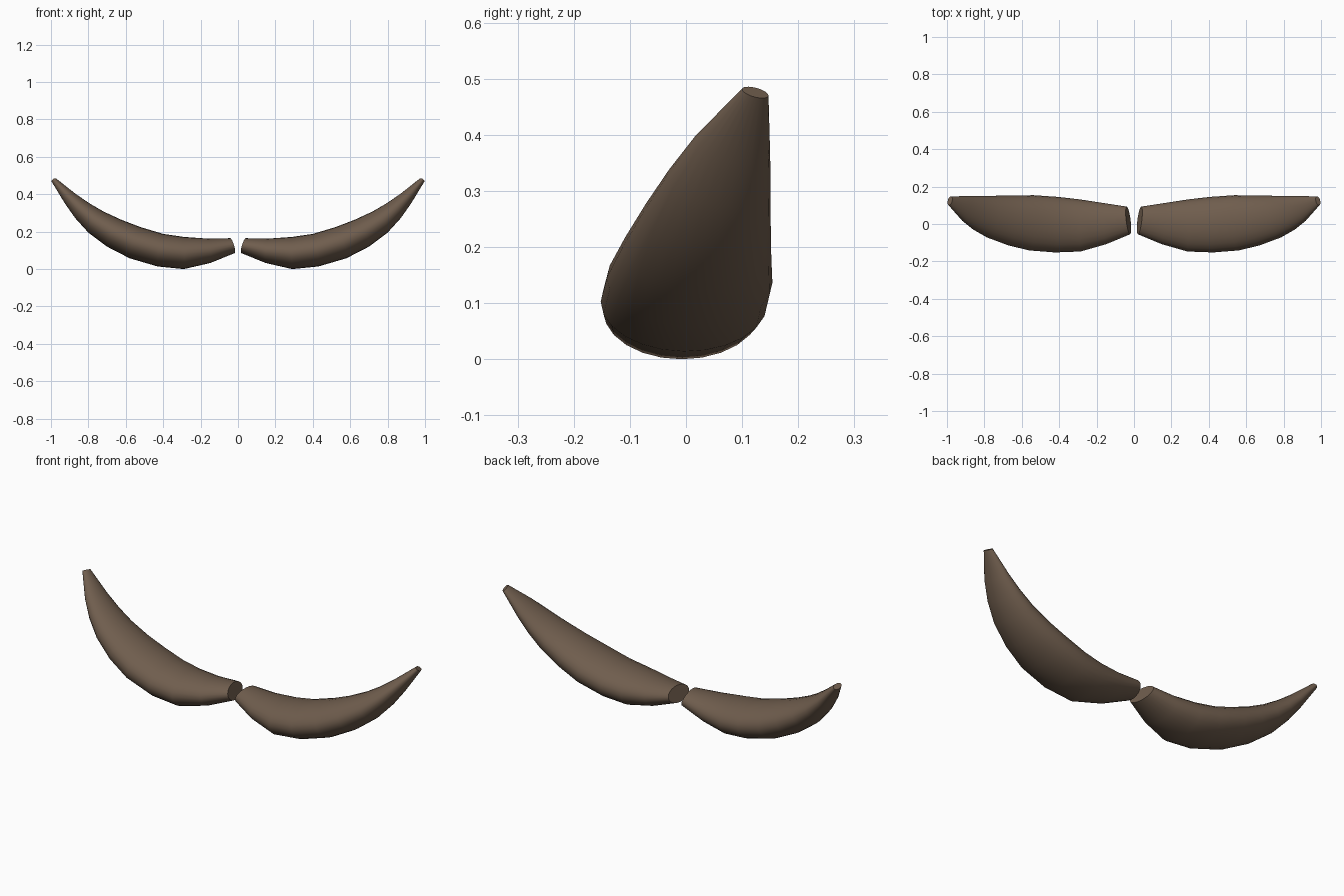
import bpy, bmesh, math
from mathutils import Vector

if "Cube" in bpy.data.objects:
    bpy.data.objects.remove(bpy.data.objects["Cube"])

SIDES = 24
# Stations along one half: bottom x, bottom z, top x, top z, front y, back y
STATIONS = [
    (0.018, 0.085, 0.042, 0.165, -0.055, 0.093),
    (0.150, 0.032, 0.165, 0.163, -0.107, 0.113),
    (0.290, 0.000, 0.290, 0.172, -0.147, 0.132),
    (0.430, 0.014, 0.400, 0.188, -0.152, 0.145),
    (0.580, 0.058, 0.520, 0.224, -0.141, 0.154),
    (0.700, 0.120, 0.620, 0.262, -0.113, 0.152),
    (0.800, 0.195, 0.720, 0.308, -0.075, 0.151),
    (0.870, 0.272, 0.800, 0.355, -0.033, 0.151),
    (0.925, 0.350, 0.872, 0.405, 0.015, 0.150),
    (0.996, 0.467, 0.972, 0.484, 0.100, 0.147),
]

hair = bpy.data.materials.new("brown_hair")
hair.diffuse_color = (0.16, 0.11, 0.075, 1)
hair.use_nodes = True
hair.node_tree.nodes["Principled BSDF"].inputs["Base Color"].default_value = hair.diffuse_color


def half(name, side):
    """Sweep tapering elliptical rings along one half of the moustache."""
    bm = bmesh.new()
    centres = [Vector(((a + c) / 2, (f + k) / 2, (b + d) / 2))
               for a, b, c, d, f, k in STATIONS]
    rings = []
    for i, (bx, bz, tx, tz, front, back) in enumerate(STATIONS):
        step = centres[min(i + 1, len(centres) - 1)] - centres[max(i - 1, 0)]
        along = Vector((step.x, 0, step.z))
        slope = step.y / along.length
        along.normalize()
        up = Vector((tx - bx, 0, tz - bz)) / 2
        ring = []
        for j in range(SIDES):
            t = math.tau * j / SIDES
            y = (back - front) / 2 * math.sin(t)
            # lean each ring so it stays square to the path
            p = centres[i] + up * math.cos(t) + Vector((0, y, 0)) - along * slope * y
            ring.append(bm.verts.new((side * p.x, p.y, p.z)))
        rings.append(ring)
    for r, s in zip(rings, rings[1:]):
        for j in range(SIDES):
            k = (j + 1) % SIDES
            bm.faces.new((r[j], r[k], s[k], s[j]))
    bm.faces.new(rings[0])
    bm.faces.new(rings[-1])
    bmesh.ops.recalc_face_normals(bm, faces=bm.faces)
    mesh = bpy.data.meshes.new(name)
    bm.to_mesh(mesh)
    bm.free()
    obj = bpy.data.objects.new(name, mesh)
    bpy.context.collection.objects.link(obj)
    mesh.materials.append(hair)
    bpy.ops.object.select_all(action='DESELECT')
    obj.select_set(True)
    bpy.context.view_layer.objects.active = obj
    bpy.ops.object.shade_smooth_by_angle(angle=math.radians(50))


# Two mirrored halves
half("moustache_right", 1)
half("moustache_left", -1)
